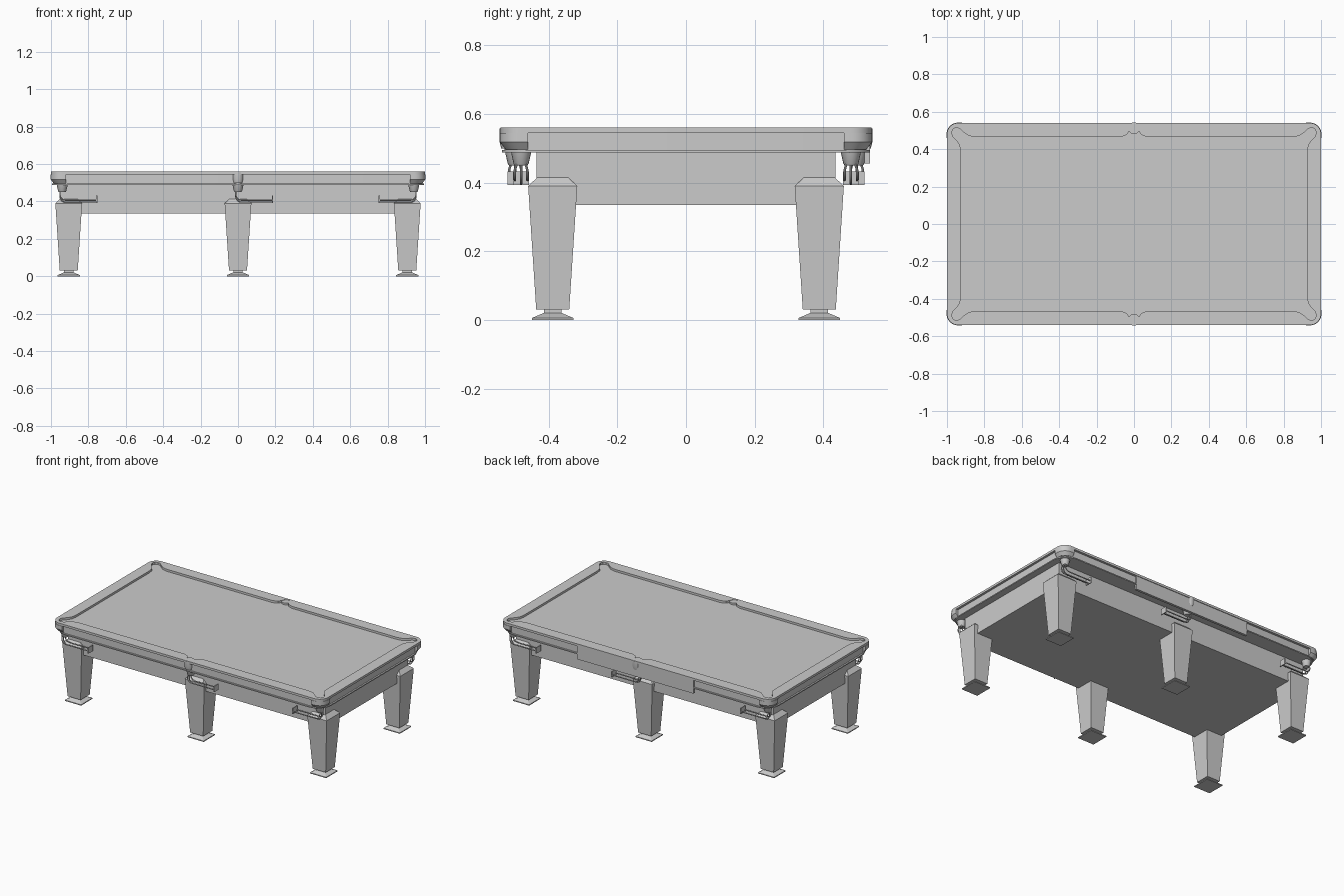
import bpy, bmesh, math

if "Cube" in bpy.data.objects:
    bpy.data.objects.remove(bpy.data.objects["Cube"])

def link(name, data):
    ob = bpy.data.objects.new(name, data)
    bpy.context.collection.objects.link(ob)
    return ob

def box(name, x0, x1, y0, y1, z0, z1):
    me = bpy.data.meshes.new(name)
    bm = bmesh.new()
    bmesh.ops.create_cube(bm, size=1)
    for v in bm.verts:
        v.co = ((x0 + x1) / 2 + v.co.x * (x1 - x0), (y0 + y1) / 2 + v.co.y * (y1 - y0),
                (z0 + z1) / 2 + v.co.z * (z1 - z0))
    bm.to_mesh(me)
    bm.free()
    return link(name, me)

def loft(name, sections, n, loc, turn=0.0):
    """Stack of regular n-gon rings given as (radius, z)."""
    me = bpy.data.meshes.new(name)
    bm = bmesh.new()
    rings = []
    for r, z in sections:
        rings.append([bm.verts.new((r * math.cos(turn + 2 * math.pi * i / n),
                                    r * math.sin(turn + 2 * math.pi * i / n), z)) for i in range(n)])
    for a, b in zip(rings, rings[1:]):
        for i in range(n):
            bm.faces.new((a[i], a[(i + 1) % n], b[(i + 1) % n], b[i]))
    bm.faces.new(rings[0][::-1])
    bm.faces.new(rings[-1])
    bm.to_mesh(me)
    bm.free()
    ob = link(name, me)
    ob.location = loc
    return ob

def plate(name, outlines, z0, z1):
    """Flat outlines (inner ones become holes) extruded from z0 to z1."""
    cu = bpy.data.curves.new(name, 'CURVE')
    cu.dimensions = '2D'
    cu.fill_mode = 'BOTH'
    cu.extrude = (z1 - z0) / 2
    for pts in outlines:
        sp = cu.splines.new('POLY')
        sp.points.add(len(pts) - 1)
        for p, q in zip(sp.points, pts):
            p.co = (q[0], q[1], 0, 1)
        sp.use_cyclic_u = True
    ob = link(name, cu)
    ob.location.z = (z0 + z1) / 2
    return ob

def rounded(hx, hy, r, n=8):
    pts = []
    for k, (sx, sy) in enumerate([(1, 1), (-1, 1), (-1, -1), (1, -1)]):
        for i in range(n + 1):
            a = math.pi / 2 * (k + i / n)
            pts.append((sx * (hx - r) + r * math.cos(a), sy * (hy - r) + r * math.sin(a)))
    return pts

def tube(name, pts, r):
    cu = bpy.data.curves.new(name, 'CURVE')
    cu.dimensions = '3D'
    cu.bevel_depth = r
    cu.bevel_resolution = 2
    cu.use_fill_caps = True
    sp = cu.splines.new('POLY')
    sp.points.add(len(pts) - 1)
    for p, q in zip(sp.points, pts):
        p.co = (*q, 1)
    return link(name, cu)

# Cushion opening: one quarter with half a middle pocket and a corner pocket
quarter = [(0.012, 0.527), (0.02, 0.515), (0.024, 0.50), (0.038, 0.478), (0.07, 0.465),
           (0.85, 0.465), (0.885, 0.472), (0.91, 0.49), (0.93, 0.51), (0.953, 0.515),
           (0.968, 0.507), (0.975, 0.49), (0.968, 0.468), (0.945, 0.445), (0.93, 0.42), (0.925, 0.385)]
half = quarter + [(x, -y) for x, y in reversed(quarter)]
opening = half + [(-x, y) for x, y in reversed(half)]

# Table top, bed, rails and body
plate("rail_top", [rounded(1.0, 0.54, 0.06), opening], 0.545, 0.56)
box("playing_bed", -0.93, 0.93, -0.47, 0.47, 0.50, 0.542)
plate("rail_apron", [rounded(0.985, 0.525, 0.05)], 0.495, 0.546)
plate("lower_ledge", [rounded(0.995, 0.535, 0.10)], 0.488, 0.495)
box("body", -0.95, 0.95, -0.435, 0.435, 0.335, 0.49)
box("back_panel", -0.43, 0.43, 0.52, 0.536, 0.455, 0.547)

# Legs and feet
q = math.sqrt(2)
for x in (-0.905, 0, 0.905):
    for y in (-0.388, 0.388):
        loft("leg", [(0.048 * q, 0.03), (0.0715 * q, 0.39), (0.045 * q, 0.415)], 4, (x, y, 0), math.pi / 4)
        loft("foot", [(0.06 * q, 0), (0.06 * q, 0.006), (0.025 * q, 0.021), (0.025 * q, 0.032)],
             4, (x, y, 0), math.pi / 4)

# Corner castings wrapped around the table corners
for sx in (-1, 1):
    for sy in (-1, 1):
        arc = [(0.942 + 0.06 * math.cos(a), 0.482 + 0.06 * math.sin(a))
               for a in [math.pi / 2 * i / 8 for i in range(9)]]
        pts = [(0.92, 0.46), (1.002, 0.46)] + arc + [(0.92, 0.542)]
        inner = [(0.92 + (x - 0.92) * 0.8, 0.46 + (y - 0.46) * 0.8) for x, y in pts]
        me = bpy.data.meshes.new("corner_casting")
        bm = bmesh.new()
        rings = [[bm.verts.new((sx * x, sy * y, z)) for x, y in ring]
                 for ring, z in ((inner, 0.497), (pts, 0.518), (pts, 0.545))]
        n = len(pts)
        for a, b in zip(rings, rings[1:]):
            for i in range(n):
                bm.faces.new((a[i], a[(i + 1) % n], b[(i + 1) % n], b[i]))
        bm.faces.new(rings[0])
        bm.faces.new(rings[-1])
        bmesh.ops.recalc_face_normals(bm, faces=bm.faces)
        bm.to_mesh(me)
        bm.free()
        link("corner_casting", me)

# Pocket cups with curved ball-return rails and end stops
for sy in (-1, 1):
    loft("middle_casting", [(0.026, 0.50), (0.031, 0.52), (0.031, 0.558)], 20, (0, sy * 0.512, 0))
    for px, py, d in ((-0.94, 0.48, 1), (0, 0.497, 1), (0.94, 0.48, -1)):
        y = sy * py
        loft("pocket_cup", [(0.018, 0.45), (0.022, 0.455), (0.033, 0.505)], 16, (px, y, 0))
        for off, low in ((-0.018, 0), (0.018, 0), (0, -0.01)):
            path = [(px - d * 0.012, y + off * 0.7, 0.455)]
            for i in range(7):
                a = math.pi / 2 * i / 6
                path.append((px + d * (0.018 - 0.03 * math.cos(a)), y + off,
                             0.437 + low - 0.03 * math.sin(a)))
            path.append((px + d * 0.185, y + off, 0.407 + low))
            tube("return_rail", path, 0.0035)
        ex = px + d * 0.185
        box("rail_stop", ex - 0.003, ex + 0.003, y - 0.023, y + 0.023, 0.393, 0.432)

# Convert curves to meshes and smooth the round parts
bpy.ops.object.select_all(action='SELECT')
bpy.context.view_layer.objects.active = bpy.context.selected_objects[0]
for ob in bpy.context.selected_objects:
    if ob.type == 'CURVE':
        bpy.context.view_layer.objects.active = ob
bpy.ops.object.convert(target='MESH')
bpy.ops.object.select_all(action='SELECT')
bpy.ops.object.shade_smooth_by_angle(angle=math.radians(30))
